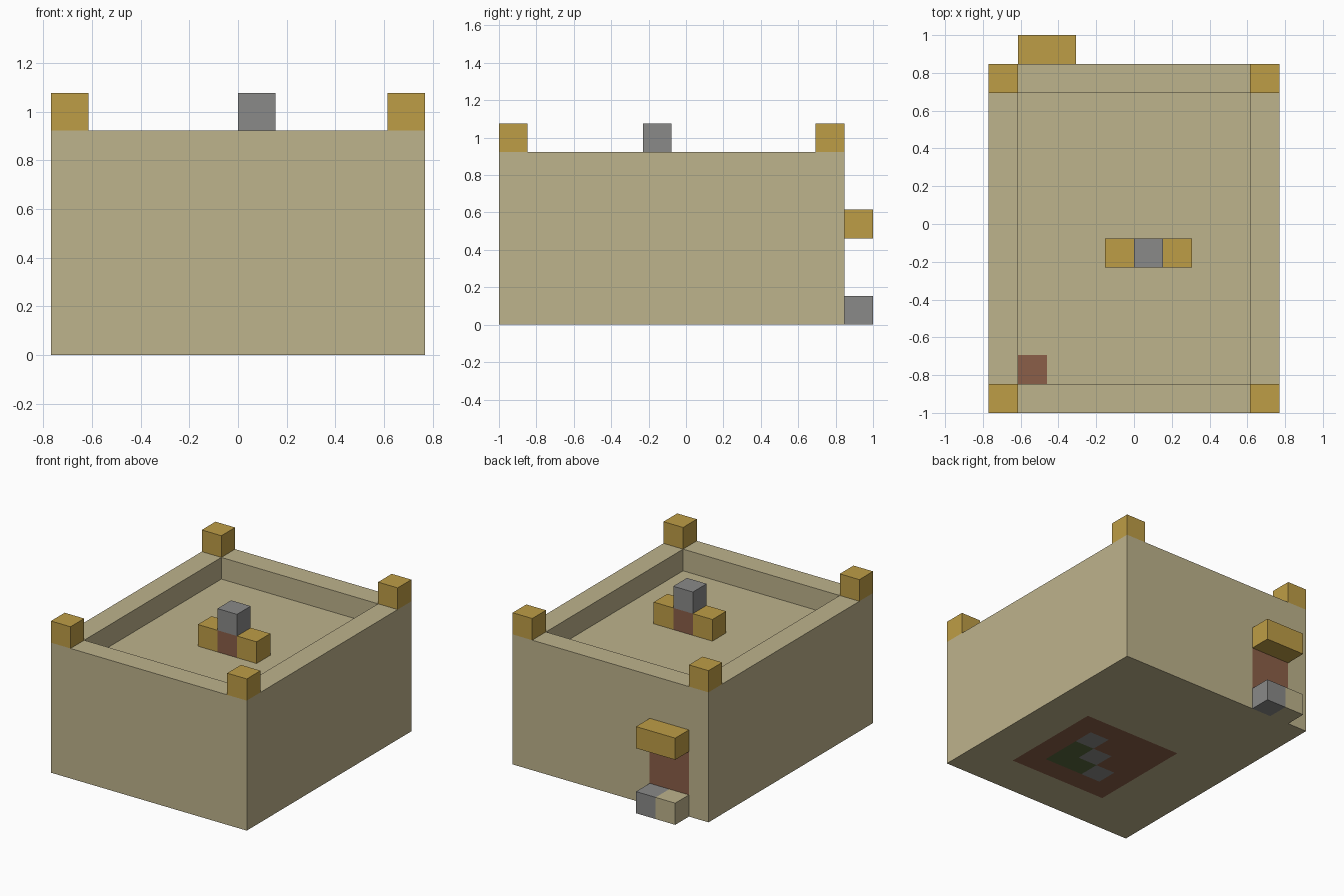
import bpy, bmesh
from mathutils import Vector

if "Cube" in bpy.data.objects:
    bpy.data.objects.remove(bpy.data.objects["Cube"], do_unlink=True)

U = 2 / 13                             # one block
ORIGIN = Vector((-5 * U, -1, 0))       # front right bottom corner of the block grid


def linear(c):
    c /= 255
    return c / 12.92 if c <= 0.04045 else ((c + 0.055) / 1.055) ** 2.4


def material(name, *rgb):
    m = bpy.data.materials.new(name)
    m.use_nodes = True
    colour = [linear(c) for c in rgb] + [1]
    m.diffuse_color = colour
    bsdf = m.node_tree.nodes["Principled BSDF"]
    bsdf.inputs["Base Color"].default_value = colour
    bsdf.inputs["Roughness"].default_value = 0.9
    return m


SAND = material("sand", 190, 179, 140)
GOLD = material("gold", 190, 157, 70)
GREY = material("stone grey", 138, 138, 137)
BROWN = material("brown", 139, 95, 72)
GREEN = material("dark green", 88, 104, 60)


def box_mesh(lo, size):
    """Box in grid units."""
    bm = bmesh.new()
    bmesh.ops.create_cube(bm, size=1)
    for v in bm.verts:
        v.co = Vector(l + (c + 0.5) * s for l, c, s in zip(lo, v.co, size))
    return bm


def finish(bm, name, mats):
    bmesh.ops.recalc_face_normals(bm, faces=bm.faces)
    for v in bm.verts:
        v.co = v.co * U + ORIGIN
    mesh = bpy.data.meshes.new(name)
    bm.to_mesh(mesh)
    bm.free()
    for m in mats:
        mesh.materials.append(m)
    ob = bpy.data.objects.new(name, mesh)
    bpy.context.scene.collection.objects.link(ob)


def block(name, lo, mat, size=(1, 1, 1)):
    finish(box_mesh(lo, size), name, [mat])


# Building body with a sunken roof behind a parapet
bm = box_mesh((0, 0, 0), (10, 12, 6))
top = max(bm.faces, key=lambda f: f.calc_center_median().z)
bmesh.ops.inset_region(bm, faces=[top], thickness=1, use_even_offset=True)
sunk = bmesh.ops.extrude_discrete_faces(bm, faces=[top])["faces"]
bmesh.ops.translate(bm, verts=sunk[0].verts[:], vec=(0, 0, -1))

# Cut the surface along the block grid
for axis, count in enumerate((10, 12, 6)):
    for i in range(1, count):
        co, no = Vector(), Vector()
        co[axis], no[axis] = i, 1
        bmesh.ops.bisect_plane(bm, geom=bm.verts[:] + bm.edges[:] + bm.faces[:],
                               plane_co=co, plane_no=no, dist=1e-4)

# Painted faces: door at the back, hatch in the roof, emblem underneath
for f in bm.faces:
    x, y, z = f.calc_center_median()
    if y > 11.9 and 1 < x < 3 and 1 < z < 3:
        f.material_index = 1
    elif abs(z - 5) < 0.01 and 1 < x < 2 and 1 < y < 2:
        f.material_index = 1
    elif z < 0.01 and 3 < x < 8 and 2 < y < 7:
        f.material_index = 1
        i, j = int(x), int(y)
        if 4 <= i <= 6 and 3 <= j <= i - 1:
            f.material_index = 2 if j == i - 1 else 3
finish(bm, "building_body", [SAND, BROWN, GREY, GREEN])

# Corner blocks on the parapet
for side, x in (("right", 0), ("left", 9)):
    for end, y in (("front", 0), ("back", 11)):
        block(f"corner_block_{end}_{side}", (x, y, 6), GOLD)

# Roof ornament
block("ornament_core", (5, 5, 5), BROWN)
block("ornament_top", (5, 5, 6), GREY)
block("ornament_right", (4, 5, 5), GOLD)
block("ornament_left", (6, 5, 5), GOLD)

# Door canopy and steps
block("door_canopy", (1, 12, 3), GOLD, (2, 1, 1))
block("step_right", (1, 12, 0), SAND)
block("step_left", (2, 12, 0), GREY)
